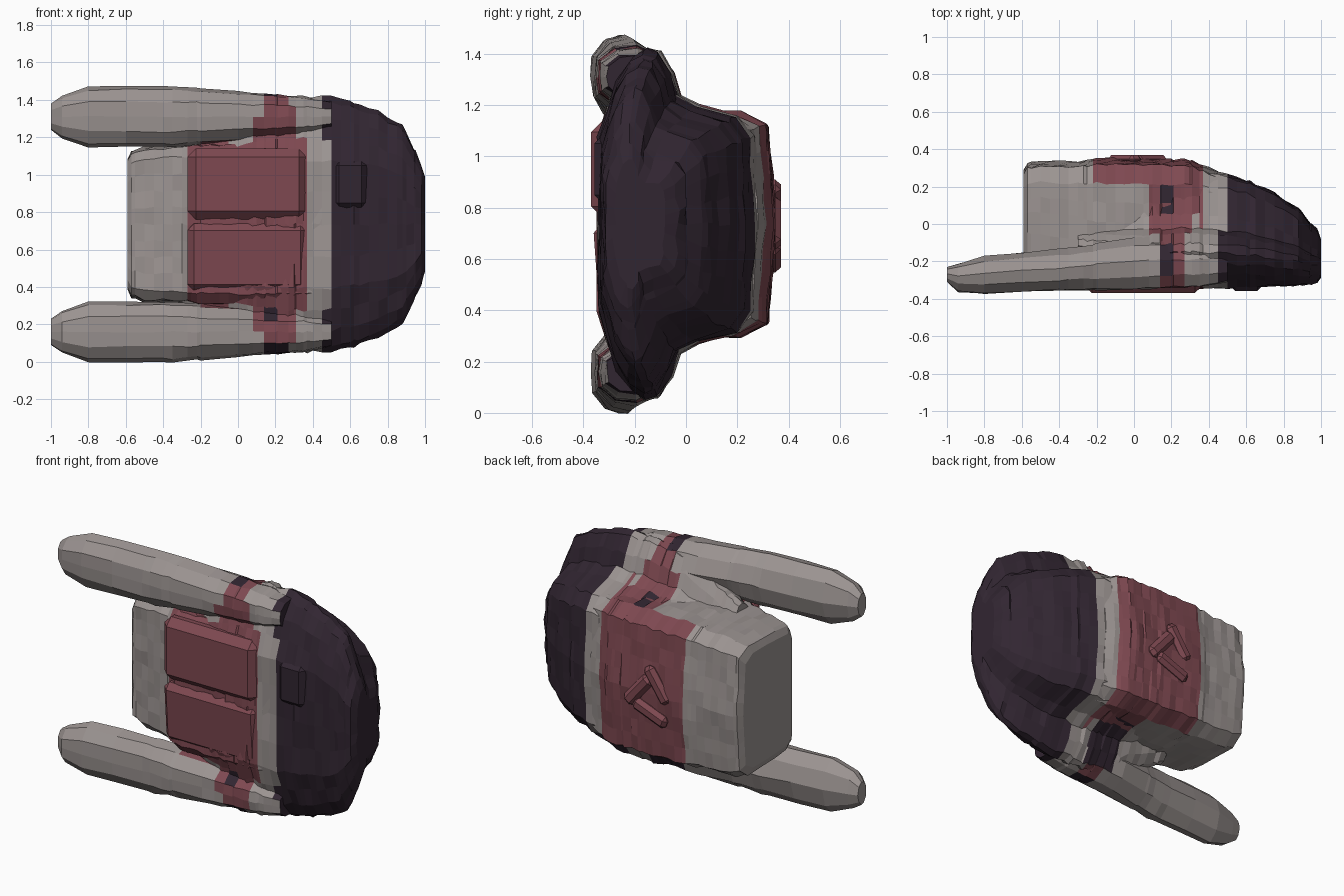
import bpy, bmesh, random
from mathutils import Matrix, Vector

random.seed(4)
cube = bpy.data.objects.get("Cube")
if cube:
    bpy.data.objects.remove(cube)

MID = 0.735  # height of the symmetry plane
GREY, RED, DARK = range(3)
CUTS = {-0.27, -0.22, 0.08, 0.14, 0.21, 0.27, 0.31, 0.37, 0.45, 0.5}  # colour edges


def material(name, colour):
    m = bpy.data.materials.new(name)
    m.use_nodes = True
    m.diffuse_color = colour
    bsdf = m.node_tree.nodes["Principled BSDF"]
    bsdf.inputs["Base Color"].default_value = colour
    bsdf.inputs["Roughness"].default_value = 0.9
    return m


MATS = [material("warm grey", (0.33, 0.295, 0.285, 1)),
        material("dusty red", (0.21, 0.066, 0.082, 1)),
        material("dark plum", (0.031, 0.019, 0.031, 1))]


def dark_patch(c, d):
    """Small dark stains on the red bands."""
    if c.z > MID:
        if d < 0.6:
            return d > 0.4 and 0.1 < c.y < 0.17 and 0.14 < c.x < 0.21
        return -0.25 < c.y < -0.1 and 0.14 < c.x < 0.21
    if d > 0.63:
        return -0.32 < c.y < -0.17 and 0.14 < c.x < 0.27
    if 0.41 < d < 0.52 and c.y < -0.25:
        return 0.14 < c.x < 0.21
    return d > 0.4 and -0.13 < c.y < 0.1 and 0.08 < c.x < 0.31


def paint(c):
    """Colour bands along the length, narrowing on the arms."""
    d = abs(c.z - MID)
    if c.x > (0.45 if d > 0.5 and c.y > -0.3 else 0.499):
        return DARK
    if dark_patch(c, d):
        return DARK
    low = min(0.08, -0.27 + max(0, d - 0.42) * 7)
    high = 0.37 if d < 0.48 else 0.31 if d < 0.62 else 0.27
    if d > 0.6:
        low = 0.14
    elif c.y > 0.2:
        low = -0.22
    elif c.y > -0.12:
        low = 0.08
    return RED if low < c.x < high else GREY


def finish(name, bm, rule):
    bmesh.ops.recalc_face_normals(bm, faces=bm.faces)
    for f in bm.faces:
        f.material_index = rule(f.calc_center_median())
    me = bpy.data.meshes.new(name)
    bm.to_mesh(me)
    bm.free()
    for m in MATS:
        me.materials.append(m)
    bpy.context.collection.objects.link(bpy.data.objects.new(name, me))


def resample(half):
    """Mirror a half profile and split its long edges."""
    ring = half + [(u, -v) for u, v in half[-2:0:-1]]
    out = []
    for a, b in zip(ring, ring[1:] + ring[:1]):
        a, b = Vector(a), Vector(b)
        count = max(1, round((b - a).length / 0.2))
        out += [a.lerp(b, i / count) for i in range(count)]
    return out


def loft(name, ring, keys, centre=MID, rough=0.007, step=0.05):
    """Skin a unit profile along x; keys are (x, front, back, half height)."""
    start, end = keys[0][0], keys[-1][0]
    marks = {k[0] for k in keys} | CUTS
    marks |= {round(i * step - 1, 2) for i in range(int(2 / step) + 1)}
    bm = bmesh.new()
    rows = []
    for x in sorted(m for m in marks if start <= m <= end):
        for a, b in zip(keys, keys[1:]):
            if a[0] <= x <= b[0]:
                t = (x - a[0]) / (b[0] - a[0])
                front, back, h = [p + (q - p) * t for p, q in zip(a[1:], b[1:])]
                break
        amount = rough if x > start else 0
        j = lambda: random.uniform(-amount, amount)
        rows.append([bm.verts.new((x, front + (back - front) * p.x + j(),
                                   centre + h * p.y + j())) for p in ring])
    n = len(ring)
    for r, s in zip(rows, rows[1:]):
        for i in range(n):
            k = (i + 1) % n
            bm.faces.new((r[i], r[k], s[k], s[i]))
    bm.faces.new(rows[0])
    bm.faces.new(rows[-1])
    finish(name, bm, paint)


def slab(name, centre, size, axis, tilt, bevel, colour=RED):
    """Block with chamfered edges."""
    bm = bmesh.new()
    bmesh.ops.create_cube(bm, size=1, matrix=Matrix.Translation(centre)
                          @ Matrix.Rotation(tilt, 4, axis)
                          @ Matrix.Diagonal((*size, 1)))
    bmesh.ops.bevel(bm, geom=bm.edges[:], offset=bevel, segments=1, affect='EDGES')
    finish(name, bm, lambda c: colour)


# Boxy rear body
box = resample([(0, 0), (0, 0.85), (0.08, 0.97), (0.5, 1), (0.8, 1), (0.95, 0.88), (1, 0)])
loft("body", box, [(-0.59, -0.18, 0.29, 0.35), (-0.57, -0.2, 0.325, 0.39),
                   (-0.5, -0.22, 0.335, 0.415), (-0.3, -0.26, 0.335, 0.42),
                   (-0.2, -0.325, 0.355, 0.435), (0.3, -0.335, 0.345, 0.44),
                   (0.45, -0.33, 0.28, 0.42)])

# Wide front hull: blends out of the body and tapers into the nose
wedge = resample([(0, 0), (0, 0.5), (0.06, 0.67), (0.12, 0.83), (0.21, 0.95), (0.3, 1),
                  (0.37, 0.98), (0.45, 0.86), (0.5, 0.73), (0.62, 0.675), (0.87, 0.61),
                  (0.97, 0.5), (1, 0)])
loft("nose_hull", wedge, [(-0.3, -0.25, 0.2, 0.46), (0.05, -0.33, 0.27, 0.65),
                          (0.3, -0.34, 0.3, 0.685), (0.5, -0.34, 0.27, 0.68),
                          (0.62, -0.335, 0.23, 0.655), (0.75, -0.33, 0.165, 0.61),
                          (0.88, -0.325, 0.08, 0.53), (0.94, -0.32, 0.01, 0.41),
                          (0.98, -0.31, -0.03, 0.32), (1, -0.28, -0.08, 0.25)],
     rough=0.009)

# Two long rounded arms, above and below the body
rounded = [Vector(p) for p in ((0, 0), (0.02, 0.5), (0.25, 0.9), (0.55, 1), (0.85, 0.65),
                               (1, 0), (0.85, -0.65), (0.55, -1), (0.25, -0.9), (0.02, -0.5))]
for name, side in (("upper_arm", 1), ("lower_arm", -1)):
    loft(name, rounded,
         [(-1, -0.31, -0.23, 0.07), (-0.94, -0.36, -0.21, 0.115),
          (-0.8, -0.37, -0.17, 0.16), (-0.35, -0.355, -0.13, 0.16),
          (0, -0.35, -0.07, 0.135), (0.35, -0.335, -0.07, 0.11),
          (0.5, -0.31, -0.1, 0.08)],
         centre=MID + side * 0.575, rough=0.005, step=0.2)

# Raised front panels with a groove between them, and a low bump on the nose
slab("upper_front_panel", (0.05, -0.31, 0.95), (0.64, 0.12, 0.38), 'X', 0, 0.045)
slab("lower_front_panel", (0.05, -0.305, 0.56), (0.64, 0.09, 0.36), 'X', 0.07, 0.035)
slab("nose_bump", (0.6, -0.32, 0.95), (0.18, 0.075, 0.26), 'X', 0, 0.03, DARK)

# Small crossing ridges on the back
for i, (x, z, tilt) in enumerate(((-0.05, 0.8, 0.6), (0.08, 0.74, -0.7), (0, 0.62, 1.2))):
    slab(f"back_ridge_{i + 1}", (x, 0.345, z), (0.08, 0.05, 0.24), 'Y', tilt, 0.022)
